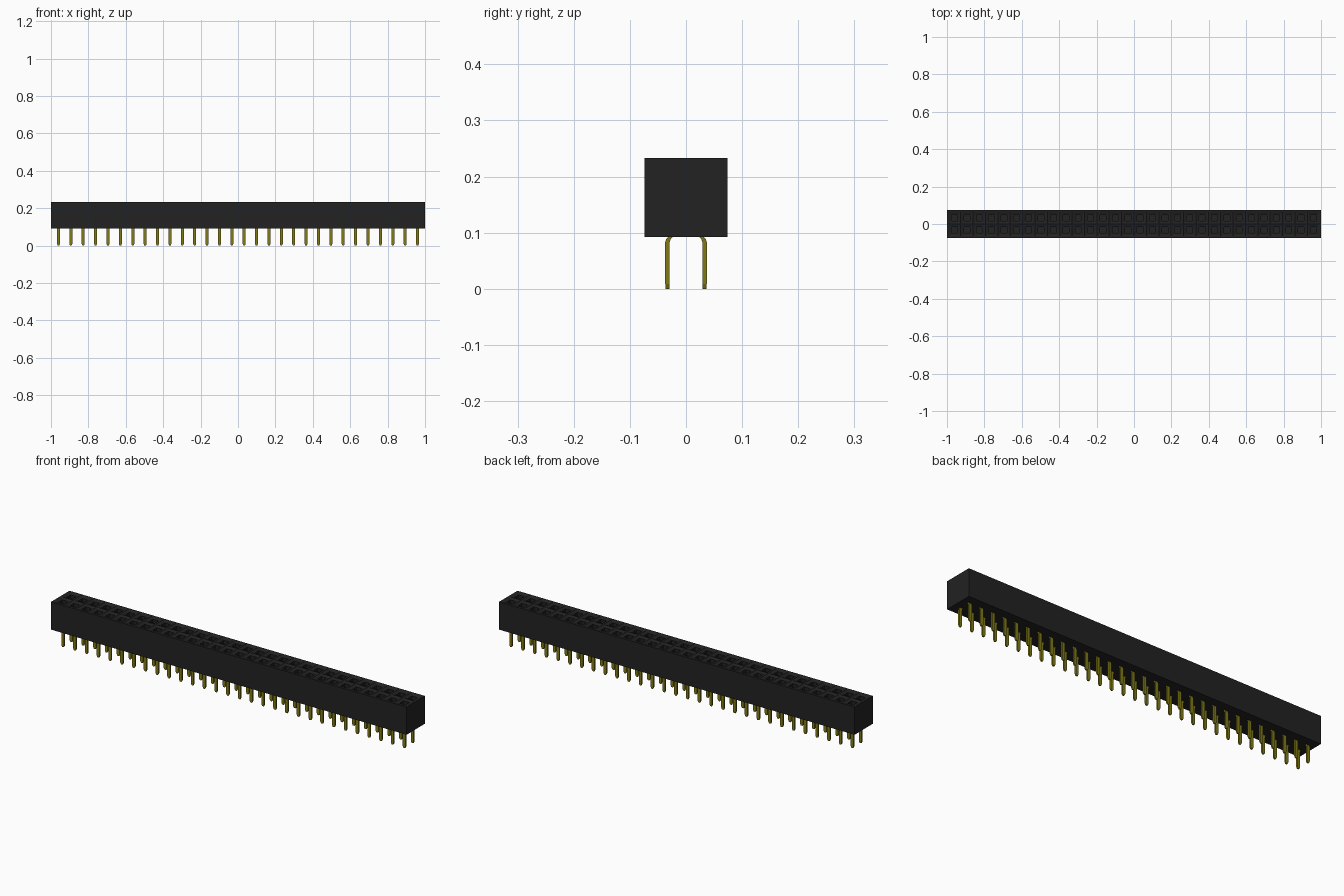
import bpy, bmesh

COUNT = 30
PITCH = 0.0662
BODY_BOTTOM, BODY_TOP = 0.092, 0.233
BODY_X, BODY_Y = 1.0, 0.074

if "Cube" in bpy.data.objects:
    bpy.data.objects.remove(bpy.data.objects["Cube"], do_unlink=True)


def make_material(name, rgb, roughness):
    mat = bpy.data.materials.new(name)
    mat.use_nodes = True
    color = (*rgb, 1.0)
    mat.diffuse_color = color
    shader = mat.node_tree.nodes["Principled BSDF"]
    shader.inputs["Base Color"].default_value = color
    shader.inputs["Roughness"].default_value = roughness
    return mat


def make_object(name, bm, mat):
    bmesh.ops.recalc_face_normals(bm, faces=bm.faces)
    mesh = bpy.data.meshes.new(name)
    bm.to_mesh(mesh)
    bm.free()
    mesh.materials.append(mat)
    obj = bpy.data.objects.new(name, mesh)
    bpy.context.collection.objects.link(obj)
    return obj


def sink(faces, inset, depth):
    """Inset each face and lower it."""
    bmesh.ops.inset_individual(bm, faces=faces, thickness=inset)
    verts = list({v for f in faces for v in f.verts})
    bmesh.ops.translate(bm, verts=verts, vec=(0, 0, -depth))


black = make_material("black plastic", (0.016, 0.016, 0.016), 0.6)
brass = make_material("dull gold", (0.216, 0.195, 0.008), 0.4)

# Housing: one square cell per socket
bm = bmesh.new()
bmesh.ops.create_grid(bm, x_segments=COUNT, y_segments=2, size=0.5)
for v in bm.verts:
    v.co = (v.co.x * COUNT * PITCH, v.co.y * 2 * PITCH, BODY_TOP)
cells = list(bm.faces)

# Margin around the cells, then side walls and floor
rim = [e for e in bm.edges if e.is_boundary]
ring = bmesh.ops.extrude_edge_only(bm, edges=rim)["geom"]
for v in (g for g in ring if isinstance(g, bmesh.types.BMVert)):
    v.co.x *= BODY_X / (COUNT * PITCH / 2)
    v.co.y *= BODY_Y / PITCH
rim = [e for e in bm.edges if e.is_boundary]
walls = bmesh.ops.extrude_edge_only(bm, edges=rim)["geom"]
for v in (g for g in walls if isinstance(g, bmesh.types.BMVert)):
    v.co.z = BODY_BOTTOM
bmesh.ops.contextual_create(bm, geom=[e for e in bm.edges if e.is_boundary])

# Sockets: bevelled mouth, then a deep straight shaft
sink(cells, 0.0205, 0.005)
sink(cells, 0.004, 0.0)
sink(cells, 0.0, 0.1)
make_object("housing", bm, black)

# Contact pin: flat strip with a bent shoulder and a tapered tip
sections = [  # y, z, half width in x, half thickness in y
    (0.033, 0.000, 0.004, 0.0035),
    (0.033, 0.009, 0.008, 0.0040),
    (0.033, 0.083, 0.008, 0.0040),
    (0.031, 0.089, 0.008, 0.0040),
    (0.027, 0.093, 0.008, 0.0040),
    (0.027, 0.110, 0.008, 0.0040),
]
bm = bmesh.new()
loops = []
for y, z, w, t in sections:
    corners = [(-w, -t), (w, -t), (w, t), (-w, t)]
    loops.append([bm.verts.new((dx, y + dy, z)) for dx, dy in corners])
for low, high in zip(loops, loops[1:]):
    for i in range(4):
        j = (i + 1) % 4
        bm.faces.new((low[i], low[j], high[j], high[i]))
bm.faces.new(loops[0])
bm.faces.new(loops[-1])
bmesh.ops.translate(bm, verts=bm.verts, vec=(-PITCH * (COUNT - 1) / 2, 0, 0))
pins = make_object("contact_pins", bm, brass)

# Mirror to the second row and repeat along the length
mirror = pins.modifiers.new("second row", "MIRROR")
mirror.use_axis = (False, True, False)
array = pins.modifiers.new("row", "ARRAY")
array.count = COUNT
array.use_relative_offset = False
array.use_constant_offset = True
array.constant_offset_displace = (PITCH, 0, 0)
